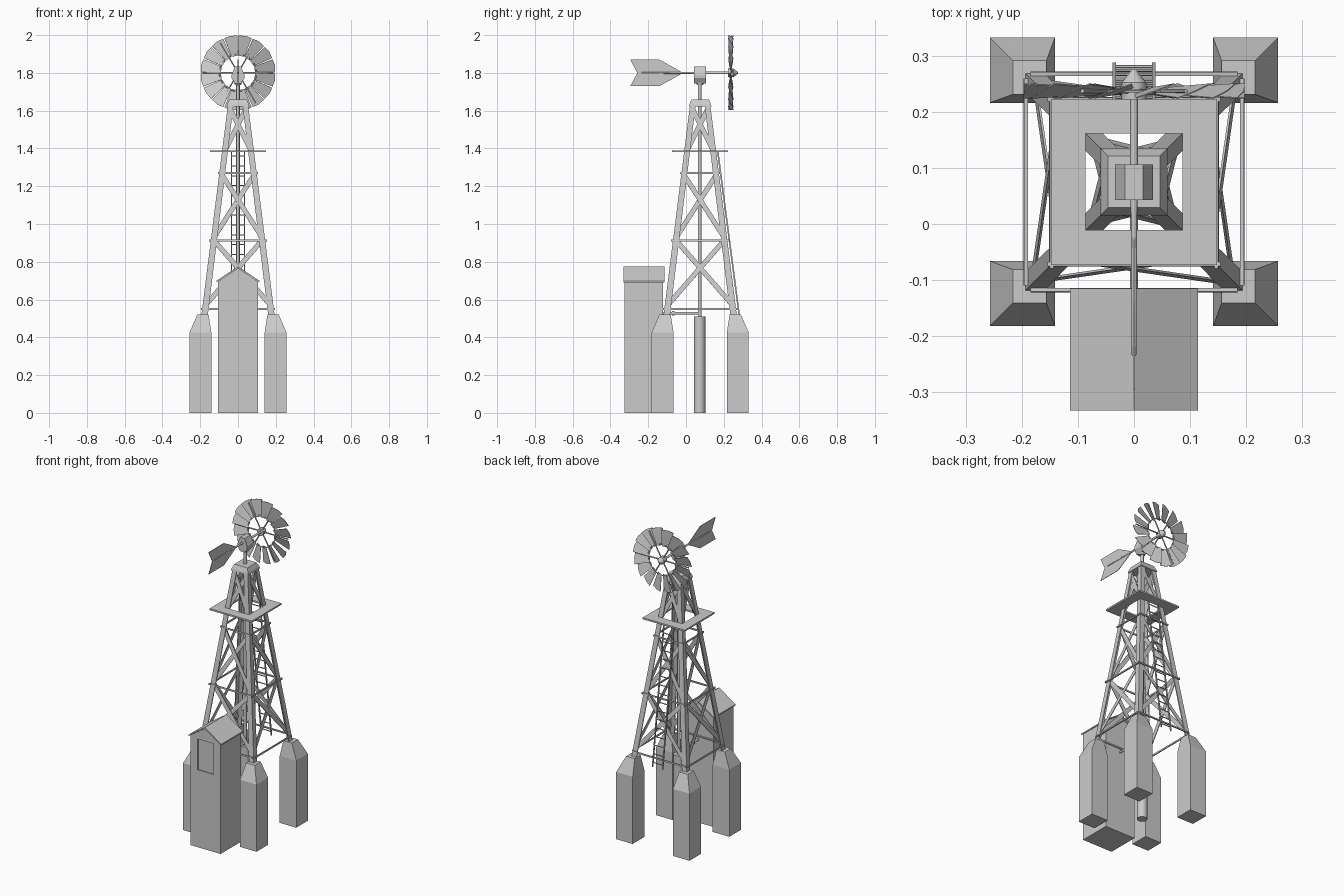
import bpy, bmesh
from math import sin, cos, pi, radians
from mathutils import Vector, Matrix

if "Cube" in bpy.data.objects:
    bpy.data.objects.remove(bpy.data.objects["Cube"])

CY = 0.075            # tower axis in y
Z0, Z1 = 0.50, 1.635  # leg ends


def half(z):
    """Outer half width of the tower at height z."""
    return 0.196 + (0.053 - 0.196) * (z - Z0) / (Z1 - Z0)


def loft(bm, rings):
    """Skin closed rings of points and cap both ends."""
    vs = [[bm.verts.new(p) for p in r] for r in rings]
    n = len(rings[0])
    for a, b in zip(vs, vs[1:]):
        for i in range(n):
            j = (i + 1) % n
            bm.faces.new((a[i], a[j], b[j], b[i]))
    bm.faces.new(vs[0][::-1])
    bm.faces.new(vs[-1])


def rect(cx, cy, hx, hy, z):
    return [(cx - hx, cy - hy, z), (cx + hx, cy - hy, z), (cx + hx, cy + hy, z), (cx - hx, cy + hy, z)]


def box(bm, lo, hi):
    cx, cy = (lo[0] + hi[0]) / 2, (lo[1] + hi[1]) / 2
    hx, hy = (hi[0] - lo[0]) / 2, (hi[1] - lo[1]) / 2
    loft(bm, [rect(cx, cy, hx, hy, lo[2]), rect(cx, cy, hx, hy, hi[2])])


def bar(bm, p, q, w, t, normal):
    """Flat bar from p to q, width w across, thickness t along normal."""
    p, q, n = Vector(p), Vector(q), Vector(normal)
    d = (q - p).normalized()
    s = n.cross(d).normalized() * w / 2
    n = d.cross(s).normalized() * t / 2
    loft(bm, [[c - s - n, c + s - n, c + s + n, c - s + n] for c in (p, q)])


def rod(bm, p, q, r, r2=None, n=10):
    """Round rod or cone from p to q."""
    p, q = Vector(p), Vector(q)
    m = (q - p).to_track_quat('Z', 'Y').to_matrix()
    r2 = r if r2 is None else r2
    loft(bm, [[c + m @ Vector((k * cos(2 * pi * i / n), k * sin(2 * pi * i / n), 0)) for i in range(n)]
              for c, k in ((p, r), (q, r2))])


def finish(name, bm, smooth=False):
    bmesh.ops.recalc_face_normals(bm, faces=bm.faces)
    me = bpy.data.meshes.new(name)
    bm.to_mesh(me)
    bm.free()
    ob = bpy.data.objects.new(name, me)
    bpy.context.collection.objects.link(ob)
    if smooth:
        bpy.context.view_layer.objects.active = ob
        ob.select_set(True)
        bpy.ops.object.shade_smooth_by_angle(angle=radians(40))
        ob.select_set(False)
    return ob


CORNERS = [(1, 1), (-1, 1), (-1, -1), (1, -1)]

# Concrete footings and angle-iron legs
feet, legs = bmesh.new(), bmesh.new()
for sx, sy in CORNERS:
    bx, tx = 0.199, 0.186
    loft(feet, [rect(sx * bx, CY + sy * bx, 0.058, 0.058, 0),
                rect(sx * bx, CY + sy * bx, 0.058, 0.058, 0.425),
                rect(sx * tx, CY + sy * tx, 0.03, 0.03, 0.52)])
    rings = []
    for z, w in ((Z0, 0.034), (Z1, 0.030)):
        o, t = half(z), 0.006
        prof = [(o, o), (o, o - w), (o - t, o - w), (o - t, o - t), (o - w, o - t), (o - w, o)]
        rings.append([(sx * a, CY + sy * b, z) for a, b in prof])
    loft(legs, rings)
finish("footings", feet)
finish("tower_legs", legs)

# Horizontal rails and cross braces on each of the four sides
rails, braces = bmesh.new(), bmesh.new()
for k in range(4):
    rot = Matrix.Translation((0, CY, 0)) @ Matrix.Rotation(k * pi / 2, 4, 'Z')
    nrm = rot.to_3x3() @ Vector((0, -1, 0.12))

    def P(x, z, inset):
        return rot @ Vector((x, -half(z) + inset, z))
    for z, ext in ((0.55, -0.005), (0.912, 0.01), (1.27, 0.005)):
        e = half(z) + ext
        bar(rails, P(-e, z, -0.003), P(e, z, -0.003), 0.009, 0.007, nrm)
    for za, zb in ((0.57, 0.915), (0.93, 1.26), (1.39, 1.61)):
        for s in (1, -1):
            ins = 0.009 + 0.002 * s
            bar(braces, P(-s * (half(za) - 0.015), za, ins), P(s * (half(zb) - 0.015), zb, ins), 0.026, 0.004, nrm)
finish("tower_rails", rails)
finish("cross_braces", braces)

# Service platform with a square opening
bm = bmesh.new()
o, i = 0.148, 0.086
loops = [[bm.verts.new(p) for p in rect(0, CY, h, h, z)]
         for h, z in ((o, 1.38), (o, 1.39), (i, 1.39), (i, 1.38))]
for a in range(4):
    A, B = loops[a], loops[(a + 1) % 4]
    for j in range(4):
        bm.faces.new((A[j], A[(j + 1) % 4], B[(j + 1) % 4], B[j]))
finish("platform", bm)

# Tower cap
bm = bmesh.new()
loft(bm, [rect(0, CY, 0.06, 0.06, 1.622), rect(0, CY, 0.057, 0.057, 1.635), rect(0, CY, 0.046, 0.046, 1.66)])
finish("tower_cap", bm)

# Ladder leaning along the back
bm = bmesh.new()
bot, top = Vector((0, 0.284, 0.50)), Vector((0, 0.168, 1.385))
for s in (1, -1):
    off = Vector((s * 0.035, 0, 0))
    bar(bm, bot + off, top + off, 0.006, 0.008, (0, 1, 0.13))
for j in range(17):
    c = bot.lerp(top, (j + 0.5) / 17)
    rod(bm, c - Vector((0.035, 0, 0)), c + Vector((0.035, 0, 0)), 0.003, n=6)
finish("ladder", bm)

# Well casing, pump rod and delivery pipe
bm = bmesh.new()
rod(bm, (0, 0.072, 0), (0, 0.072, 0.51), 0.03, n=16)
rod(bm, (0, 0.072, 0.50), (0, 0.072, 1.76), 0.0095, n=12)
rod(bm, (0, 0.072, 0.527), (0, -0.14, 0.527), 0.007)
rod(bm, (0, -0.06, 0.527), (0, -0.075, 0.527), 0.012)
finish("pump_pipes", bm, True)

# Pump house with recessed door
bm = bmesh.new()
wall = [(-0.106, 0), (0.106, 0), (0.106, 0.695), (0, 0.766), (-0.106, 0.695)]
loft(bm, [[(x, y, z) for x, z in wall] for y in (-0.325, -0.123)])
house = finish("pump_house", bm)
bm = bmesh.new()
box(bm, (-0.055, -0.34, 0.49), (0.055, -0.318, 0.685))
cut = finish("door_cutter", bm)
cut.hide_render = True
cut.hide_viewport = True
mod = house.modifiers.new("door", 'BOOLEAN')
mod.object, mod.operation, mod.solver = cut, 'DIFFERENCE', 'EXACT'
bm = bmesh.new()
roof = [(-0.114, 0.691), (0, 0.767), (0.114, 0.691), (0.114, 0.699), (0, 0.776), (-0.114, 0.699)]
loft(bm, [[(x, y, z) for x, z in roof] for y in (-0.332, -0.115)])
finish("pump_house_roof", bm)

# Gearbox with chamfered top and tapered neck
bm = bmesh.new()
prof = [(-0.016, 1.745), (0.016, 1.745), (0.034, 1.772), (0.034, 1.79), (0.016, 1.833), (-0.016, 1.833),
        (-0.034, 1.79), (-0.034, 1.772)]
loft(bm, [[(x, y, z) for x, z in prof] for y in (0.043, 0.106)])
rod(bm, (0, 0.074, 1.735), (0, 0.074, 1.775), 0.016, 0.028, n=12)
finish("gearbox", bm)

# Tail boom and vane
bm = bmesh.new()
rod(bm, (0, 0.05, 1.80), (0, -0.235, 1.80), 0.006, 0.004)
finish("tail_boom", bm, True)
bm = bmesh.new()
vane = [(-0.295, 1.87), (-0.14, 1.87), (-0.015, 1.80), (-0.14, 1.73), (-0.295, 1.73), (-0.258, 1.80)]
loft(bm, [[(x, y, z) for y, z in vane] for x in (-0.0015, 0.0015)])
finish("tail_vane", bm)

# Wheel: hub, spokes, ring and pitched blades
WC = Vector((0, 0.237, 1.80))
bm = bmesh.new()
rod(bm, (0, 0.10, 1.8), (0, 0.23, 1.8), 0.007)
rod(bm, (0, 0.222, 1.8), (0, 0.252, 1.8), 0.022, n=12)
rod(bm, (0, 0.252, 1.8), (0, 0.275, 1.8), 0.022, 0.004, n=12)
finish("wheel_hub", bm, True)
spokes, blades = bmesh.new(), bmesh.new()
for k in range(6):
    a = 2 * pi * k / 6 + pi / 6
    rod(spokes, WC, WC + Vector((sin(a), 0, cos(a))) * 0.185, 0.004, n=6)
ring = [WC + Vector((sin(2 * pi * k / 32), 0, cos(2 * pi * k / 32))) * 0.098 for k in range(32)]
for k in range(32):
    rod(spokes, ring[k], ring[(k + 1) % 32], 0.003, n=5)
finish("wheel_spokes", spokes)
for k in range(16):
    m = Matrix.Translation(WC) @ Matrix.Rotation(2 * pi * (k + 0.5) / 16, 4, 'Y') @ Matrix.Rotation(radians(20), 4, 'Z')
    quad = [(-0.018, 0.09), (0.018, 0.09), (0.037, 0.194), (0, 0.2), (-0.037, 0.194)]
    loft(blades, [[m @ Vector((x, y, z)) for x, z in quad] for y in (-0.001, 0.001)])
finish("wheel_blades", blades)
